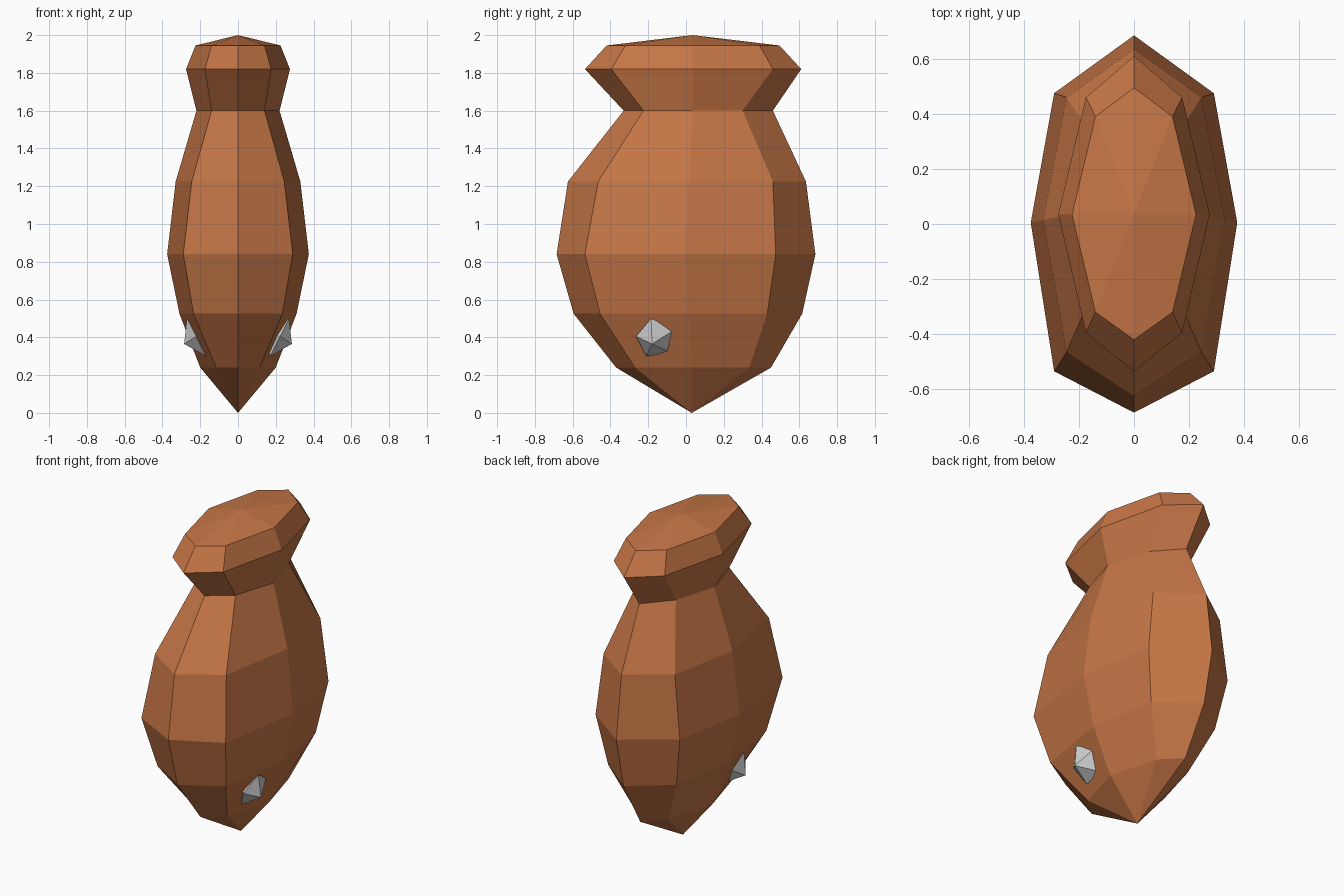
import bpy
import bmesh

default_cube = bpy.data.objects.get("Cube")
if default_cube:
    bpy.data.objects.remove(default_cube, do_unlink=True)


def make_material(name, rgb):
    color = (*rgb, 1.0)
    material = bpy.data.materials.new(name)
    material.use_nodes = True
    material.diffuse_color = color
    shader = material.node_tree.nodes["Principled BSDF"]
    shader.inputs["Base Color"].default_value = color
    return material


def finish(bm, name, material):
    """Turn a bmesh into a flat-shaded object with outward normals."""
    bmesh.ops.recalc_face_normals(bm, faces=bm.faces)
    mesh = bpy.data.meshes.new(name)
    bm.to_mesh(mesh)
    bm.free()
    mesh.materials.append(material)
    part = bpy.data.objects.new(name, mesh)
    bpy.context.collection.objects.link(part)
    return part


def fan(bm, apex, ring):
    """Close a ring of vertices with triangles that meet at one point."""
    tip = bm.verts.new(apex)
    for a, b in zip(ring, ring[1:] + ring[:1]):
        bm.faces.new((tip, a, b))


brown = make_material("warm_brown", (0.56, 0.18, 0.061))
grey = make_material("light_grey", (0.62, 0.62, 0.62))

# Body sections: height, side x, corner x, then y of the
# front, front corner, side, back corner and back
SECTIONS = [
    (0.24, 0.20, 0.115, -0.37, -0.27, 0.03, 0.335, 0.45),
    (0.525, 0.31, 0.235, -0.595, -0.455, 0.015, 0.43, 0.615),
    (0.84, 0.375, 0.29, -0.685, -0.535, 0.005, 0.475, 0.685),
    (1.225, 0.33, 0.245, -0.625, -0.465, 0.015, 0.46, 0.635),
    (1.60, 0.22, 0.14, -0.33, -0.225, 0.035, 0.30, 0.46),
    (1.82, 0.275, 0.175, -0.535, -0.395, 0.035, 0.46, 0.61),
    (1.945, 0.225, 0.14, -0.42, -0.32, 0.035, 0.39, 0.495),
]


def section_ring(bm, z, side, corner, front, front_corner, mid, back_corner, back):
    half = [(corner, front_corner), (side, mid), (corner, back_corner)]
    mirrored = [(-x, y) for x, y in reversed(half)]
    outline = [(0, front)] + half + [(0, back)] + mirrored
    return [bm.verts.new((x, y, z)) for x, y in outline]


# Faceted body with a pinched neck, flared head and pointed ends
bm = bmesh.new()
rings = [section_ring(bm, *section) for section in SECTIONS]
for low, high in zip(rings, rings[1:]):
    for i in range(len(low)):
        j = (i + 1) % len(low)
        bm.faces.new((low[i], low[j], high[j], high[i]))
fan(bm, (0, 0.03, 0), rings[0])
fan(bm, (0, 0.035, 2), rings[-1])
finish(bm, "body", brown)

# Five-sided studs low on both flanks, with the rim tilted along the body
RIM = [(-0.185, 0.50), (-0.06, 0.44), (-0.08, 0.32), (-0.21, 0.30), (-0.265, 0.405)]
for side_name, sign in (("left", 1), ("right", -1)):
    bm = bmesh.new()
    rim = [bm.verts.new((sign * (0.17 + (z - 0.3) / 2), y, z)) for y, z in RIM]
    fan(bm, (sign * 0.285, -0.18, 0.365), rim)
    fan(bm, (sign * 0.14, -0.16, 0.43), rim)
    finish(bm, side_name + "_stud", grey)
